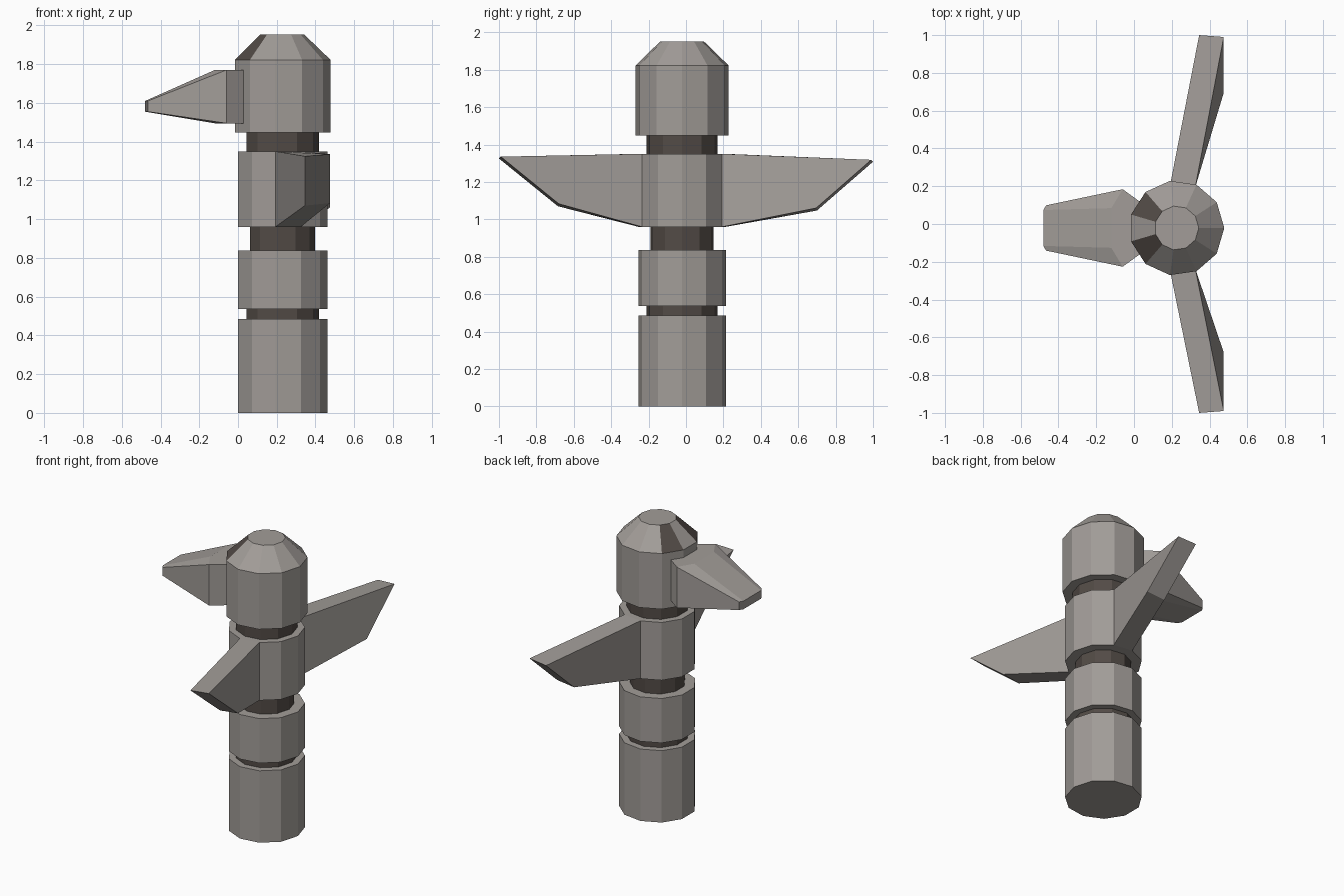
import bpy, bmesh, math

if "Cube" in bpy.data.objects:
    bpy.data.objects.remove(bpy.data.objects["Cube"])

CX, CY, SIDES = 0.226, -0.021, 11


def material(name, rgb):
    m = bpy.data.materials.new(name)
    m.diffuse_color = (*rgb, 1)
    m.use_nodes = True
    m.node_tree.nodes["Principled BSDF"].inputs["Base Color"].default_value = m.diffuse_color
    return m


STONE = material("warm_grey", (0.36, 0.335, 0.315))
DARK = material("dark_brown", (0.085, 0.07, 0.061))


def loft(name, rings, is_dark=lambda band, side: False):
    """Flat-shaded solid skinned through equal-length rings of points."""
    bm = bmesh.new()
    vs = [[bm.verts.new(p) for p in ring] for ring in rings]
    n = len(rings[0])
    for band, (a, b) in enumerate(zip(vs, vs[1:])):
        for i in range(n):
            j = (i + 1) % n
            f = bm.faces.new((a[i], a[j], b[j], b[i]))
            f.material_index = int(is_dark(band, i))
    bm.faces.new(vs[0][::-1])
    bm.faces.new(vs[-1])
    bmesh.ops.recalc_face_normals(bm, faces=bm.faces)
    me = bpy.data.meshes.new(name)
    me.materials.append(STONE)
    me.materials.append(DARK)
    bm.to_mesh(me)
    bm.free()
    ob = bpy.data.objects.new(name, me)
    bpy.context.collection.objects.link(ob)
    return ob


def corner(r, i):
    a = 2 * math.pi * i / SIDES
    return CX + r * math.cos(a), CY + r * math.sin(a)


def disc(r, z):
    return [(*corner(r, i), z) for i in range(SIDES)]


# Carved pole with dark grooves, head, and bevelled crown with two dark eye facets
profile = [(0.236, 0), (0.236, 0.485), (0.191, 0.485), (0.191, 0.537),
           (0.236, 0.537), (0.236, 0.837), (0.171, 0.837), (0.171, 0.96),
           (0.236, 0.96), (0.236, 1.35), (0.191, 1.35), (0.191, 1.447),
           (0.252, 1.447), (0.252, 1.822), (0.117, 1.952)]
loft("carved_pole", [disc(r, z) for r, z in profile],
     lambda band, side: band in (2, 6, 10) or (band == 13 and side in (4, 6)))

# Wings grow out of one side face of the third block
for name, s, y_top, y_low, z_top, z_low in (
        ("wing_left", 1, 1.0, 0.70, 1.318, 1.06),
        ("wing_right", -1, -1.0, -0.685, 1.335, 1.083)):
    xa, ya = corner(0.236, 3 * s)
    xb, yb = corner(0.236, 2 * s)
    root = [(xa, ya, 0.96), (xa, ya, 1.35), (xb, yb, 1.35), (xb, yb, 0.96)]
    tip = [(0.345, y_low, z_low - 0.013), (0.345, y_top, z_top - 0.01),
           (0.475, y_top - 0.01 * s, z_top), (0.475, y_low - 0.005 * s, z_low)]
    loft(name, [root, tip])


# Beak: four columns across, tapering from the head to a blunt tip
def beak_ring(x_side, w_side, x_mid, w_mid, z0, z1):
    plan = [(x_side, CY + w_side), (x_mid, CY + w_mid),
            (x_mid, CY - w_mid), (x_side, CY - w_side)]
    return [(x, y, z1) for x, y in plan] + [(x, y, z0) for x, y in plan[::-1]]


loft("beak", [beak_ring(0.03, 0.14, 0.02, 0.06, 1.495, 1.77),
              beak_ring(-0.06, 0.205, -0.12, 0.105, 1.495, 1.77),
              beak_ring(-0.465, 0.12, -0.48, 0.095, 1.555, 1.61)])
